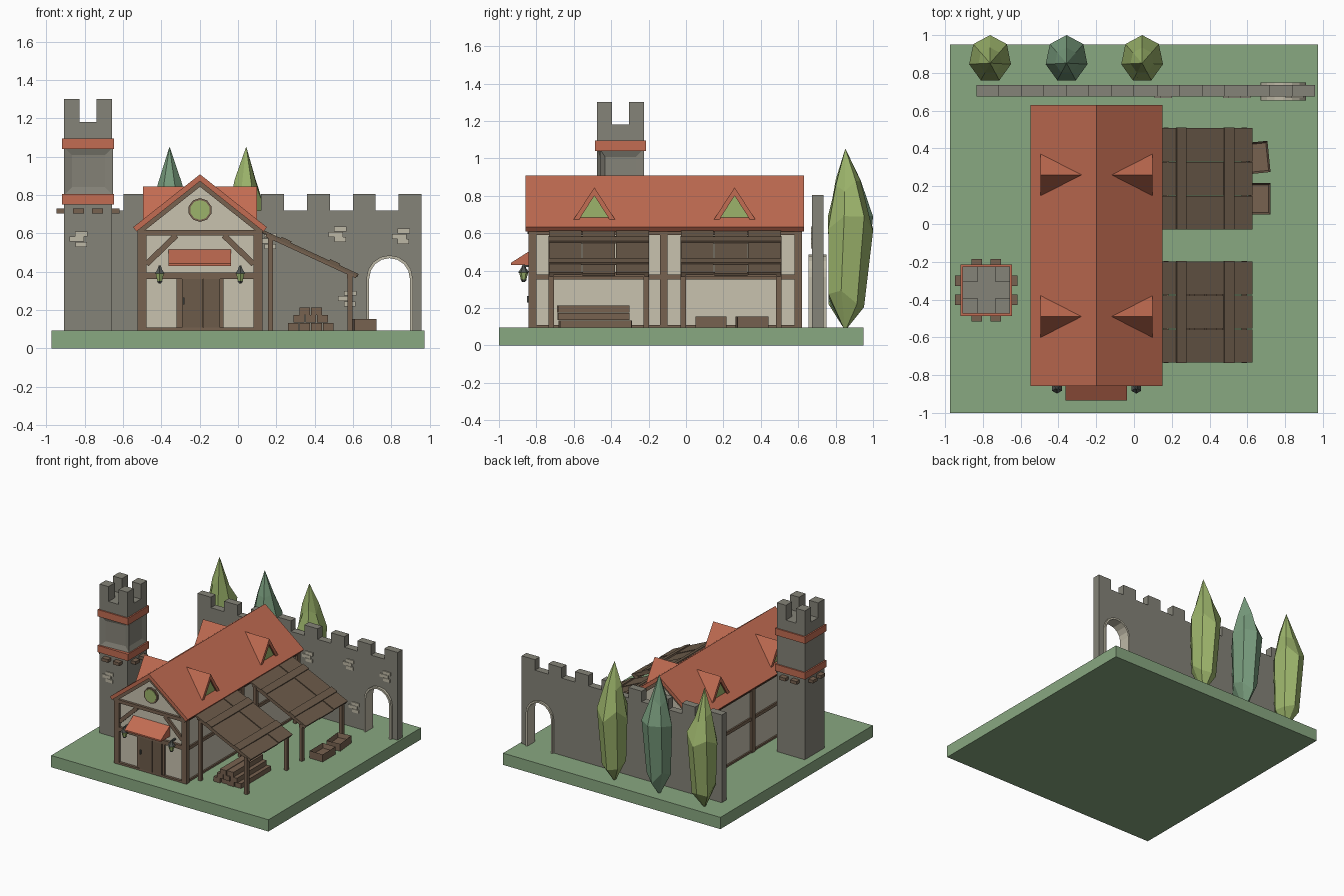
import bpy, bmesh, math, random
from mathutils import Vector

if "Cube" in bpy.data.objects:
    bpy.data.objects.remove(bpy.data.objects["Cube"])
random.seed(4)

def material(name, *rgb):
    lin = [((c / 255 + 0.055) / 1.055) ** 2.4 for c in rgb]
    m = bpy.data.materials.new(name)
    m.diffuse_color = (*lin, 1)
    m.use_nodes = True
    m.node_tree.nodes["Principled BSDF"].inputs["Base Color"].default_value = m.diffuse_color
    return m

GRASS = material("grass", 137, 168, 129)
STONE = material("stone", 133, 131, 120)
PALE = material("pale stone", 190, 185, 166)
PLASTER = material("plaster", 200, 194, 175)
RED = material("roof tile", 194, 108, 82)
WOOD = material("timber", 119, 98, 80)
DARK = material("dark timber", 108, 91, 74)
LEAF = material("light leaf and glass", 156, 180, 107)
PINE = material("blue green leaf", 120, 156, 125)
IRON = material("iron", 84, 88, 84)

def finish(name, bm, mat):
    bmesh.ops.recalc_face_normals(bm, faces=bm.faces)
    me = bpy.data.meshes.new(name)
    bm.to_mesh(me)
    bm.free()
    me.materials.append(mat)
    ob = bpy.data.objects.new(name, me)
    bpy.context.collection.objects.link(ob)
    return ob

def prism(name, pts, axis, lo, hi, mat):
    """Extrude a 2D outline: axis 'y' takes (x, z) points, axis 'x' takes (y, z)."""
    bm = bmesh.new()
    at = (lambda p, t: (p[0], t, p[1])) if axis == 'y' else (lambda p, t: (t, p[0], p[1]))
    a = [bm.verts.new(at(p, lo)) for p in pts]
    b = [bm.verts.new(at(p, hi)) for p in pts]
    bm.faces.new(a)
    bm.faces.new(b)
    for i in range(len(pts)):
        j = (i + 1) % len(pts)
        bm.faces.new((a[i], a[j], b[j], b[i]))
    return finish(name, bm, mat)

def box(name, x0, x1, y0, y1, z0, z1, mat):
    return prism(name, [(x0, z0), (x1, z0), (x1, z1), (x0, z1)], 'y', y0, y1, mat)

def strip(name, p, q, w, y0, y1, mat):
    """Slanted bar in the xz plane, with p-q as its upper edge."""
    d = (Vector(q) - Vector(p)).normalized()
    n = Vector((d.y, -d.x)) * w
    if n.y > 0:
        n = -n
    return prism(name, [p, q, tuple(Vector(q) + n), tuple(Vector(p) + n)], 'y', y0, y1, mat)

def lathe(name, x, y, rings, n, mat, jitter=0.0, sx=1.0):
    """Stack of n-sided rings given as (z, radius, y shift)."""
    bm = bmesh.new()
    loops = []
    for k, (z, r, dy) in enumerate(rings):
        j = jitter if 0 < k < len(rings) - 1 else 0
        loops.append([bm.verts.new((x + sx * r * math.cos(math.pi / 2 + math.tau * i / n),
                                    y + dy + r * math.sin(math.pi / 2 + math.tau * i / n),
                                    z + random.uniform(-j, j))) for i in range(n)])
    for a, b in zip(loops, loops[1:]):
        for i in range(n):
            bm.faces.new((a[i], a[(i + 1) % n], b[(i + 1) % n], b[i]))
    bm.faces.new(loops[0])
    bm.faces.new(loops[-1])
    return finish(name, bm, mat)

def inset_faces(ob, test, thickness, depth):
    bm = bmesh.new()
    bm.from_mesh(ob.data)
    bmesh.ops.inset_individual(bm, faces=[f for f in bm.faces if test(f.normal)],
                               thickness=thickness, depth=0)
    for f in [f for f in bm.faces if test(f.normal)]:
        if all(len(e.link_faces) == 2 and all(test(g.normal) for g in e.link_faces) for e in f.edges):
            bmesh.ops.translate(bm, verts=f.verts, vec=-depth * f.normal)
    bm.to_mesh(ob.data)
    bm.free()

def circle(cx, cz, r, n):
    return [(cx + r * math.cos(math.tau * (i + .5) / n), cz + r * math.sin(math.tau * (i + .5) / n))
            for i in range(n)]

# Ground slab
G = 0.095
box("ground_slab", -0.973, 0.973, -1, 0.95, 0, G, GRASS)

# Back wall: crenellated outline with an arch notch, extruded
X0, STEP = -0.835, 1.792 / 15
AX, AR, AS = 0.79, 0.11, 0.365
arch = lambda r: [(AX + r * math.cos(math.pi * (1 - i / 8)), AS + r * math.sin(math.pi * (1 - i / 8)))
                  for i in range(9)]
outline = [(X0, G), (AX - AR, G)] + arch(AR) + [(AX + AR, G), (X0 + 15 * STEP, G)]
for i in reversed(range(15)):
    z = 0.805 if i % 2 == 0 else 0.72
    outline += [(X0 + (i + 1) * STEP, z), (X0 + i * STEP, z)]
prism("castle_wall", outline, 'y', 0.675, 0.735, STONE)
ro, ri = AR + 0.011, AR - 0.004
prism("arch_surround", [(AX - ro, G)] + arch(ro) + [(AX + ro, G), (AX + ri, G)]
      + arch(ri)[::-1] + [(AX - ri, G)], 'y', 0.655, 0.75, PALE)

# Tower
TX, TY, TH = -0.782, -0.35, 0.125
def tower_box(name, h, z0, z1, mat):
    return box(name, TX - h, TX + h, TY - h, TY + h, z0, z1, mat)
tower_box("tower_base", TH, G, 0.80, STONE)
upper = tower_box("tower_window_storey", TH, 0.80, 1.05, STONE)
inset_faces(upper, lambda n: n.y < -0.9 or n.x > 0.9, 0.06, 0.015)
tower_box("tower_top", TH, 1.05, 1.18, STONE)
for z in (0.75, 1.04):
    tower_box("tower_red_band", 0.136, z, z + 0.055, RED)
for sx in (-1, 1):
    for sy in (-1, 1):
        cx, cy = TX + sx * 0.085, TY + sy * 0.085
        box("tower_merlon", cx - .04, cx + .04, cy - .04, cy + .04, 1.18, 1.30, STONE)
    c = TX + sx * 0.05
    box("corbel_beam_long", c - .028, c + .028, TY - .165, TY + .165, 0.705, 0.73, WOOD)
    c = TY + sx * 0.05
    box("corbel_beam_cross", TX - .165, TX + .165, c - .028, c + .028, 0.705, 0.73, WOOD)

# Pale bricks on tower and wall
for x, z, y in ((-0.83, 0.57, TY - TH), (0.155, 0.56, 0.675), (0.52, 0.595, 0.675),
                (0.85, 0.585, 0.675), (0.57, 0.26, 0.675)):
    for k, (dx, w) in enumerate(((0.012, 0.06), (-0.01, 0.075), (0.014, 0.065))):
        zz = z + (k - 1) * 0.028
        box("pale_brick", x + dx - w / 2, x + dx + w / 2, y - 0.008, y + 0.002, zz - .013, zz + .013, PALE)

# House body and roof
C, F, B = -0.198, -0.82, 0.60
prism("house_walls", [(C - .305, G), (C + .305, G), (C + .305, .61), (C, .862), (C - .305, .61)],
      'y', F, B, PLASTER)
prism("house_roof", [(C, .908), (C + .349, .632), (C + .331, .61), (C, .872), (C - .331, .61),
                     (C - .349, .632)], 'y', -0.858, 0.63, RED)

# Timber frame: gable ends
for y0, y1 in ((F - .02, F + .01), (B - .01, B + .015)):
    for z0, z1 in ((G, 0.11), (0.362, 0.395), (0.59, 0.617)):
        box("gable_beam", C - .31, C + .31, y0, y1, z0, z1, WOOD)
    for s in (-1, 1):
        strip("gable_rafter", (C, .874), (C + s * .328, .614), 0.024, y0 - .008, y1, WOOD)
        strip("gable_brace", (C + s * .29, .45), (C + s * .135, .60), 0.03, y0 + .004, y1, WOOD)
# Timber frame: long sides
for s in (-1, 1):
    a, b = sorted((C + s * .28, C + s * .325))
    for y0, y1 in ((-.842, -.80), (-.14, -.10), (.58, .62)):
        box("house_post", a, b, y0, y1, G, 0.615, WOOD)
    a, b = sorted((C + s * .29, C + s * .317))
    for z0, z1 in ((G, 0.11), (0.352, 0.378), (0.59, 0.615)):
        box("side_beam", a, b, -.82, .60, z0, z1, WOOD)

# Round gable window
prism("round_window_frame", circle(C, .722, .062, 10), 'y', F - .016, F, WOOD)
prism("round_window_glass", circle(C, .722, .052, 10), 'y', F - .019, F, LEAF)

# Door with frame and handle
box("door_frame", C - .123, C + .123, F - .012, F, G, 0.39, WOOD)
for x0, x1 in ((-0.293, -0.183), (-0.179, -0.095)):
    box("door_leaf", x0, x1, F - .02, F, G, 0.385, DARK)
box("door_handle", -0.288, -0.278, F - .03, F - .015, 0.23, 0.265, IRON)

# Awning over the door
prism("door_awning", [(-.935, .43), (-.935, .442), (-.82, .515), (-.82, .43)], 'x', -0.363, -0.037, RED)

# Lanterns
for x in (C - .21, C + .21):
    lathe("lantern_glass", x, -.868, [(.35, .014, 0), (.392, .025, 0)], 6, LEAF)
    lathe("lantern_cap", x, -.868, [(.39, .03, 0), (.412, .014, 0), (.432, .006, 0)], 6, IRON)
    lathe("lantern_foot", x, -.868, [(.34, .008, 0), (.352, .017, 0)], 6, IRON)
    box("lantern_bracket", x - .006, x + .006, -.868, F, .418, .43, IRON)

# Dormers on both roof slopes
for s in (-1, 1):
    for cy in (-0.49, 0.26):
        frame = [(cy - .115, .667), (cy, .845), (cy + .115, .667),
                 (cy + .085, .667), (cy, .80), (cy - .085, .667)]
        x0, x1 = sorted((C + s * .03, C + s * .297))
        # the slopes taper into the roof because the inner end is buried
        prism("dormer_roof", frame, 'x', x0, x1, RED)
        x0, x1 = sorted((C + s * .1, C + s * .284))
        prism("dormer_glass", [(cy - .09, .66), (cy, .81), (cy + .09, .66)], 'x', x0, x1, LEAF)

# Lean-to sheds
top = lambda x: 0.618 - 0.46 * (x - 0.13)
for y0, y1 in ((-0.735, -0.197), (-0.03, 0.51)):
    third = (y1 - y0) / 3
    for i in range(3):
        dz = 0.004 if i == 1 else 0
        strip("shed_roof_panel", (.11, top(.11) - dz), (.628, top(.628) - dz), .014,
              y0 + i * third + .002, y0 + (i + 1) * third - .002, DARK)
    for x in (0.227, 0.48):
        strip("shed_batten", (x, top(x) + .009), (x + .052, top(x + .052) + .009), .014, y0, y1, DARK)
    box("shed_eave_beam", .568, .597, y0, y1, .365, .392, WOOD)
    box("shed_inner_beam", .157, .182, y0, y1, .56, .585, WOOD)
    for py in (y0, y1 - .03):
        box("shed_outer_post", .57, .596, py, py + .03, G, .39, WOOD)
        box("shed_inner_post", .157, .182, py, py + .03, G, .585, WOOD)
        strip("shed_rafter", (.15, top(.15) - .012), (.62, top(.62) - .012), .016, py + .004, py + .026, WOOD)

# Stacked timber
for layer, n in enumerate((4, 3, 2)):
    for i in range(n):
        x = 0.379 + (i - (n - 1) / 2) * 0.061
        d = random.uniform(-.012, .012)
        z = G + layer * 0.04
        box("timber_log", x - .028, x + .028, -.68 + d, -.30 + d, z, z + .039, WOOD)

# Open crates
for cx, cy, angle in ((0.657, 0.352, 0.1), (0.665, 0.133, 0.0)):
    crate = box("open_crate", -.058, .058, -.083, .083, 0, .06, WOOD)
    inset_faces(crate, lambda n: n.z > 0.9, 0.014, 0.035)
    crate.location = (cx, cy, G)
    crate.rotation_euler.z = angle

# Cypress trees behind the wall
for x, mat in ((-.762, LEAF), (-.357, PINE), (.043, LEAF)):
    lathe("cypress_tree", x, .852, [(G, .012, 0), (.25, .10, 0), (.66, .126, .022), (.84, .07, .012),
                                    (1.05, .001, 0)], 7, mat, 0.05, 0.9)
